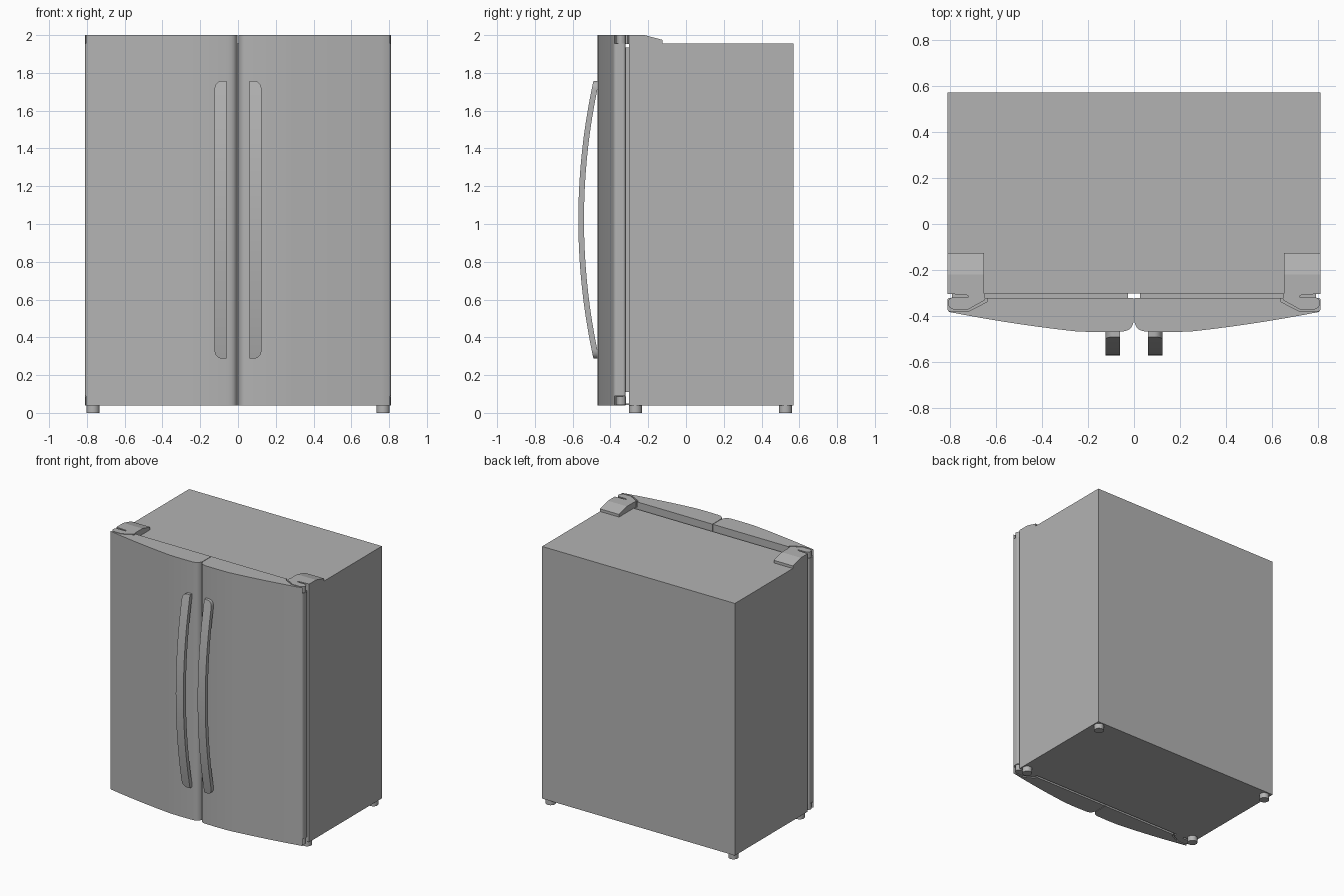
import bpy, bmesh, math

if "Cube" in bpy.data.objects:
    bpy.data.objects.remove(bpy.data.objects["Cube"])

grey = bpy.data.materials.new("appliance grey")
grey.diffuse_color = (0.45, 0.45, 0.45, 1)
grey.use_nodes = True
grey.node_tree.nodes["Principled BSDF"].inputs["Base Color"].default_value = grey.diffuse_color


def finish(bm, name, smooth=None):
    bmesh.ops.recalc_face_normals(bm, faces=bm.faces)
    me = bpy.data.meshes.new(name)
    bm.to_mesh(me)
    bm.free()
    ob = bpy.data.objects.new(name, me)
    bpy.context.collection.objects.link(ob)
    me.materials.append(grey)
    if smooth:
        bpy.ops.object.select_all(action='DESELECT')
        ob.select_set(True)
        bpy.context.view_layer.objects.active = ob
        bpy.ops.object.shade_smooth_by_angle(angle=math.radians(smooth))
    return ob


def prism(name, pts, z0, z1, side=1, smooth=None, top=None):
    """Extrude an xy outline upward; top(y) may vary the upper height."""
    bm = bmesh.new()
    lo = [bm.verts.new((side * x, y, z0)) for x, y in pts]
    hi = [bm.verts.new((side * x, y, top(y) if top else z1)) for x, y in pts]
    n = len(pts)
    bm.faces.new(lo)
    bm.faces.new(hi)
    for i in range(n):
        j = (i + 1) % n
        bm.faces.new((lo[i], lo[j], hi[j], hi[i]))
    return finish(bm, name, smooth)


def box(name, x0, x1, y0, y1, z0, z1, side=1):
    return prism(name, [(x0, y0), (x1, y0), (x1, y1), (x0, y1)], z0, z1, side)


def cut(ob, cutter):
    m = ob.modifiers.new("cut", 'BOOLEAN')
    m.operation = 'DIFFERENCE'
    m.solver = 'EXACT'
    m.object = cutter
    cutter.hide_render = True
    cutter.hide_set(True)


def arc(cx, cy, r, a0, a1, n):
    return [(cx + r * math.cos(math.radians(a0 + (a1 - a0) * i / n)),
             cy + r * math.sin(math.radians(a0 + (a1 - a0) * i / n))) for i in range(n + 1)]


# Cabinet body
box("cabinet", -0.81, 0.81, -0.302, 0.57, 0.04, 1.955)

# Door outline: bowed front, rounded outer end, curved notch at the centre
bow = []
for i in range(15):
    t = i / 14
    x = 0.24 + 0.56 * t
    bow.append((x, -0.467 + 0.085 * (0.7 * t + 0.3 * t * t)))
door_outline = [(0.002, -0.32), (0.002, -0.425), (0.006, -0.437), (0.013, -0.45),
                (0.023, -0.459), (0.036, -0.464), (0.055, -0.467), (0.15, -0.4685)]
door_outline += bow + arc(0.79, -0.365, 0.02, -45, 0, 4) + [(0.81, -0.335)]
door_outline += arc(0.797, -0.333, 0.013, 15, 90, 4)

recess = [(0.637, -0.30), (0.637, -0.337), (0.716, -0.378), (0.85, -0.378), (0.85, -0.30)]
# Hinge tip and the slotted cover outline
tip = [(0.645, -0.322), (0.65, -0.332), (0.72, -0.371), (0.785, -0.371)]
tip += arc(0.783, -0.343, 0.025, -75, 75, 8) + [(0.72, -0.318)]
cover_front = tip + [(0.72, -0.31), (0.735, -0.307), (0.81, -0.303)]


def foot(x, y):
    prism("foot", arc(x, y, 0.035, 0, 345, 23), 0, 0.045, 1, 40)


def handle(s):
    # Bowed bar with the outer corners rounded at both ends
    bm = bmesh.new()
    z0, z1, r = 0.288, 1.757, 0.045
    mid, half = (z0 + z1) / 2, (z1 - z0) / 2
    zs = [z0 + r * (1 - math.cos(math.pi * i / 16)) for i in range(8)]
    zs += [z0 + r + (z1 - z0 - 2 * r) * i / 28 for i in range(29)]
    zs += [z1 - r * (1 - math.cos(math.pi * i / 16)) for i in range(7, -1, -1)]
    prev = None
    for z in zs:
        e = max(0, r - min(z - z0, z1 - z))
        xo = 0.124 - 0.8 * (r - math.sqrt(max(0, r * r - e * e)))
        yo = -0.57 + 0.08 * ((z - mid) / half) ** 2
        yi = min(yo + 0.03, -0.464)
        ring = [bm.verts.new((s * x, y, z)) for x, y in
                ((0.06, yo), (xo, yo), (xo, yi), (0.06, yi))]
        if prev:
            for i in range(4):
                j = (i + 1) % 4
                bm.faces.new((prev[i], prev[j], ring[j], ring[i]))
        else:
            bm.faces.new(ring)
        prev = ring
    bm.faces.new(prev)
    finish(bm, "door_handle", 35)


for s in (-1, 1):
    # Door with hinge recesses at top and bottom
    door = prism("door", door_outline, 0.04, 2.0, s, 30)
    cut(door, prism("upper_recess_cutter", recess, 1.955, 2.05, s))
    cut(door, prism("lower_recess_cutter", recess, 0.0, 0.09, s))
    # Seal between door and cabinet
    box("door_gasket", 0.027, 0.79, -0.322, -0.30, 0.11, 1.935, s)
    # Upper hinge: flat slotted front, sloped rear
    prism("upper_hinge", cover_front + [(0.81, -0.22), (0.65, -0.22), (0.65, -0.30)],
          1.953, 2.0, s)
    prism("upper_hinge_slope", [(0.65, -0.22), (0.81, -0.22), (0.81, -0.125), (0.65, -0.125)],
          1.953, 2.0, s, None, lambda y: 2.0 - 0.025 * (y + 0.22) / 0.095)
    # Lower hinge: tip under the door and thin plate to the cabinet
    prism("lower_hinge_tip", tip, 0.042, 0.088, s)
    box("lower_hinge_plate", 0.65, 0.72, -0.325, -0.30, 0.041, 0.05, s)
    handle(s)
    for y in (-0.268, 0.527):
        foot(s * 0.768, y)
